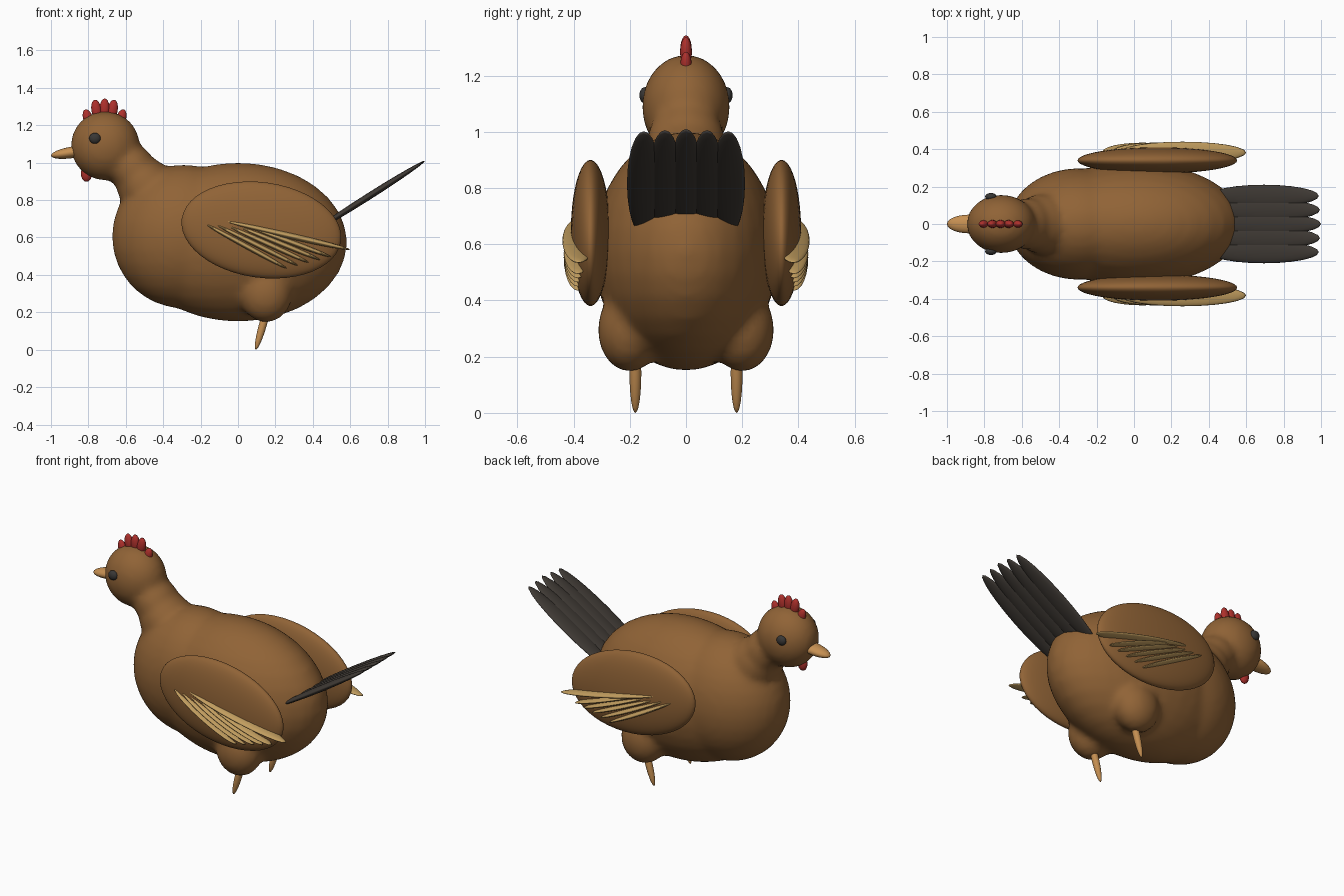
import bpy
from math import atan2, hypot, radians

if "Cube" in bpy.data.objects:
    bpy.data.objects.remove(bpy.data.objects["Cube"], do_unlink=True)


def material(name, r, g, b):
    m = bpy.data.materials.new(name)
    m.use_nodes = True
    m.diffuse_color = (r, g, b, 1)
    bsdf = m.node_tree.nodes["Principled BSDF"]
    bsdf.inputs["Base Color"].default_value = (r, g, b, 1)
    bsdf.inputs["Roughness"].default_value = 0.8
    return m


BROWN = material("brown plumage", 0.28, 0.125, 0.037)
TAN = material("tan feather", 0.54, 0.34, 0.115)
DARK = material("dark tail", 0.05, 0.042, 0.035)
RED = material("red comb", 0.42, 0.03, 0.025)
HORN = material("orange horn", 0.57, 0.28, 0.085)
EYE = material("eye black", 0.04, 0.038, 0.036)


def ellipsoid(name, centre, radii, mat, slope=0.0, seg=32):
    """Ellipsoid whose local x axis rises by slope towards +x."""
    bpy.ops.mesh.primitive_uv_sphere_add(segments=seg, ring_count=seg // 2,
                                         location=centre, rotation=(0, -slope, 0))
    ob = bpy.context.object
    ob.name = name
    ob.scale = radii
    bpy.ops.object.transform_apply(location=False, rotation=False, scale=True)
    bpy.ops.object.shade_smooth()
    ob.data.materials.append(mat)
    return ob


def spindle(name, start, end, y, width, thick, mat):
    """Ellipsoid stretched between two (x, z) points."""
    dx, dz = end[0] - start[0], end[1] - start[1]
    centre = ((start[0] + end[0]) / 2, y, (start[1] + end[1]) / 2)
    return ellipsoid(name, centre, (hypot(dx, dz) / 2, width, thick), mat,
                     atan2(dz, dx), 24)


# Body, neck, head and thighs fused into one soft skin
lumps = [
    ellipsoid("rump", (0, 0, 0.575), (0.585, 0.33, 0.425), BROWN),
    ellipsoid("chest", (-0.29, 0, 0.605), (0.385, 0.3, 0.385), BROWN),
    ellipsoid("neck_base", (-0.5, 0, 0.88), (0.15, 0.16, 0.15), BROWN),
    ellipsoid("neck", (-0.57, 0, 0.97), (0.125, 0.14, 0.13), BROWN),
    ellipsoid("head", (-0.71, 0, 1.09), (0.186, 0.158, 0.186), BROWN),
]
for side in (-1, 1):
    lumps.append(ellipsoid("thigh", (0.15, 0.2 * side, 0.295),
                           (0.14, 0.115, 0.15), BROWN))
bpy.ops.object.select_all(action='DESELECT')
for ob in lumps:
    ob.select_set(True)
body = lumps[0]
bpy.context.view_layer.objects.active = body
bpy.ops.object.join()
body.name = "body"
remesh = body.modifiers.new("fuse", 'REMESH')
remesh.mode = 'VOXEL'
remesh.voxel_size = 0.02
remesh.use_smooth_shade = True
soften = body.modifiers.new("soften", 'SMOOTH')
soften.factor = 0.5
soften.iterations = 10
for name in ("fuse", "soften"):
    bpy.ops.object.modifier_apply(modifier=name)

# Paired parts
FEATHERS = 5
for side, label in ((-1, "left"), (1, "right")):
    ellipsoid(label + "_wing", (0.125, 0.34 * side, 0.64), (0.43, 0.07, 0.255),
              BROWN, radians(-8), 48)
    # Flight feathers fan out from steep to shallow
    for i in range(FEATHERS):
        t = i / (FEATHERS - 1)
        start = (-0.17 + 0.22 * t, 0.67 - 0.01 * t)
        end = (0.26 + 0.24 * t, 0.435 + 0.06 * t)
        spindle(f"{label}_wing_feather_{i + 1}", start, end,
                side * 0.385, 0.05, 0.014, TAN)
    spindle(label + "_long_feather", (-0.08, 0.69), (0.6, 0.535),
            side * 0.382, 0.058, 0.017, TAN)
    ellipsoid(label + "_eye", (-0.765, 0.146 * side, 1.13), (0.031, 0.02, 0.029),
              EYE, 0, 20)
    spindle(label + "_leg", (0.095, 0), (0.175, 0.28), 0.18 * side, 0.021, 0.021, HORN)

# Tail fan
for i in range(-2, 3):
    reach = 1.0 - 0.006 * abs(i)
    spindle(f"tail_feather_{i + 3}", (0.4, 0.63), (reach, 1.01 - 0.004 * abs(i)),
            0.075 * i, 0.06, 0.018, DARK)

# Beak, comb and wattle
spindle("beak", (-1.0, 1.037), (-0.76, 1.075), 0, 0.05, 0.031, HORN)
for i, x in enumerate((-0.8, -0.757, -0.713, -0.67, -0.627)):
    top = 1.343 - 0.014 * (i - 2) ** 2 + (0.008 if i % 2 else 0)
    ellipsoid(f"comb_lobe_{i + 1}", (x, 0, top - 0.055), (0.027, 0.021, 0.055),
              RED, radians(9 * (2 - i)), 20)
ellipsoid("wattle", (-0.81, 0, 0.942), (0.03, 0.022, 0.044), RED, 0, 20)
